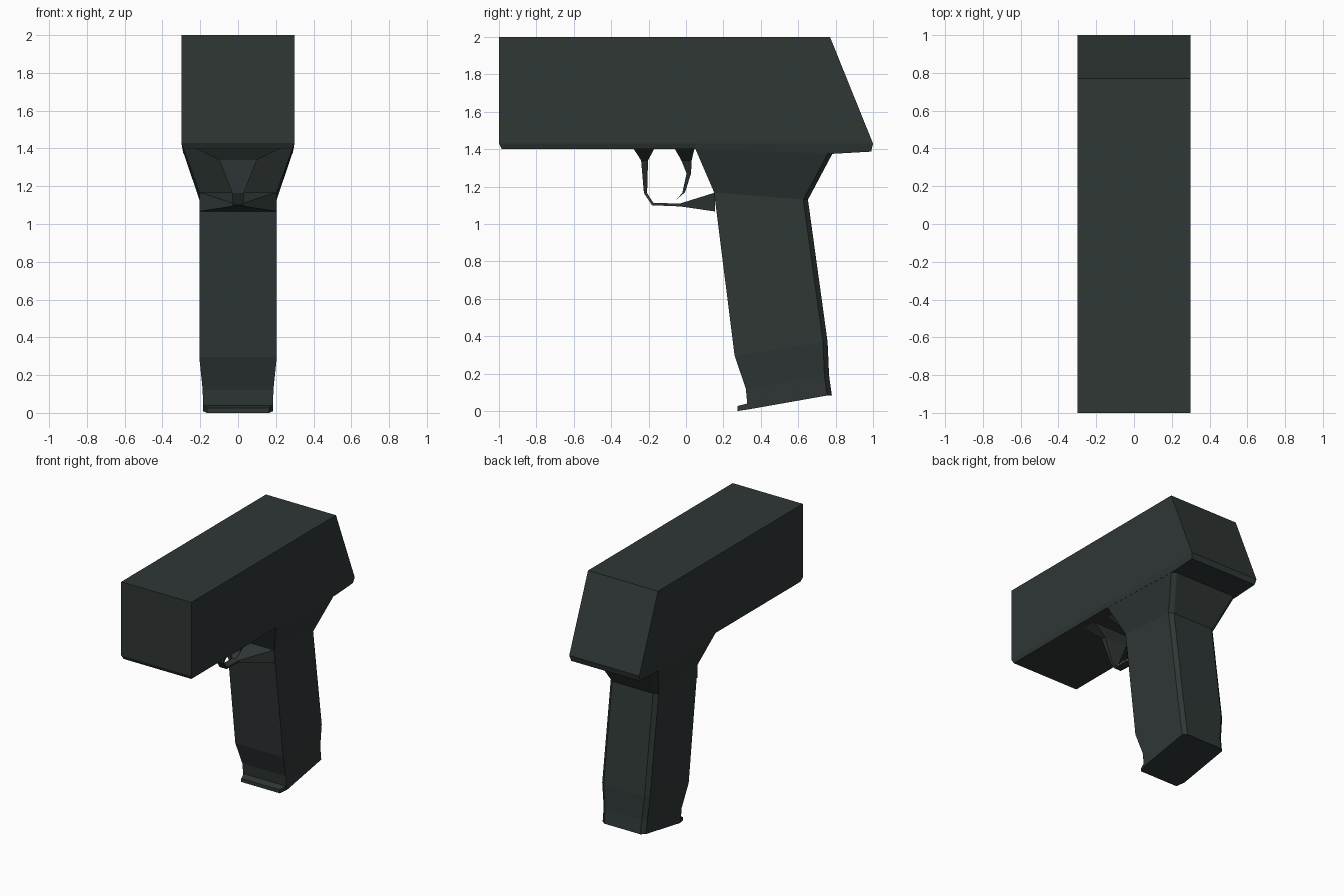
import bpy, bmesh

mat = bpy.data.materials.new("dark green grey")
mat.diffuse_color = (0.028, 0.038, 0.036, 1)


def loft(name, rings):
    """Skin mirrored rings; every ring is a list of (half_width, y, z)."""
    bm = bmesh.new()
    loops = []
    for ring in rings:
        pts = list(ring) + [(-w, y, z) for w, y, z in reversed(ring)]
        loops.append([bm.verts.new(p) for p in pts])
    n = len(loops[0])
    for a, b in zip(loops, loops[1:]):
        for i in range(n):
            j = (i + 1) % n
            bm.faces.new((a[i], a[j], b[j], b[i]))
    # end caps as strips across the mirror plane
    for c in (loops[0], loops[-1]):
        for i in range(n // 2 - 1):
            bm.faces.new((c[i], c[i + 1], c[n - 2 - i], c[n - 1 - i]))
    bmesh.ops.recalc_face_normals(bm, faces=bm.faces[:])
    me = bpy.data.meshes.new(name)
    bm.to_mesh(me)
    bm.free()
    me.materials.append(mat)
    ob = bpy.data.objects.new(name, me)
    bpy.context.collection.objects.link(ob)
    return ob


# upper body: slanted rear, thin chamfer along the bottom
loft("upper_body", [
    [(0.3, -1, 2), (0.3, 0.05, 2), (0.3, 0.6, 2), (0.3, 0.77, 2)],
    [(0.3, -1, 1.43), (0.3, 0.05, 1.43), (0.3, 0.82, 1.43), (0.3, 1, 1.43)],
    [(0.29, -0.985, 1.4), (0.29, 0.05, 1.4), (0.29, 0.78, 1.375), (0.29, 0.99, 1.387)],
])

# grip: (half width, front y, front z, back y, back z), chamfered at the back
grip = [
    (0.29, 0.05, 1.402, 0.785, 1.38),
    (0.205, 0.15, 1.17, 0.652, 1.13),
    (0.205, 0.26, 0.295, 0.757, 0.37),
    (0.187, 0.32, 0.12, 0.765, 0.19),
    (0.185, 0.33, 0.008, 0.78, 0.083),
]
loft("grip", [[(w, yf, zf), (w, yb - 0.025, zb), (w - 0.03, yb, zb)]
              for w, yf, zf, yb, zb in grip])

# small lip at the front of the grip base
loft("grip_lip", [
    [(0.185, 0.34, 0.043), (0.185, 0.34, 0.01)],
    [(0.165, 0.275, 0.027), (0.165, 0.275, 0.0)],
])

# guard loop: wide at both ends, thin in between
loft("trigger_guard", [
    [(0.23, -0.28, 1.402), (0.23, -0.17, 1.402)],
    [(0.1, -0.24, 1.34), (0.1, -0.203, 1.34)],
    [(0.03, -0.225, 1.165), (0.03, -0.208, 1.165)],
    [(0.03, -0.182, 1.1), (0.03, -0.174, 1.112)],
    [(0.03, -0.03, 1.094), (0.03, -0.03, 1.11)],
    [(0.205, 0.155, 1.067), (0.205, 0.155, 1.168)],
])

# curved trigger blade
loft("trigger", [
    [(0.2, -0.06, 1.402), (0.2, 0.045, 1.402)],
    [(0.09, -0.025, 1.34), (0.09, 0.03, 1.34)],
    [(0.06, 0.003, 1.27), (0.06, 0.027, 1.27)],
    [(0.03, -0.02, 1.165), (0.03, -0.005, 1.17)],
    [(0.025, -0.055, 1.128), (0.025, -0.05, 1.131)],
])
